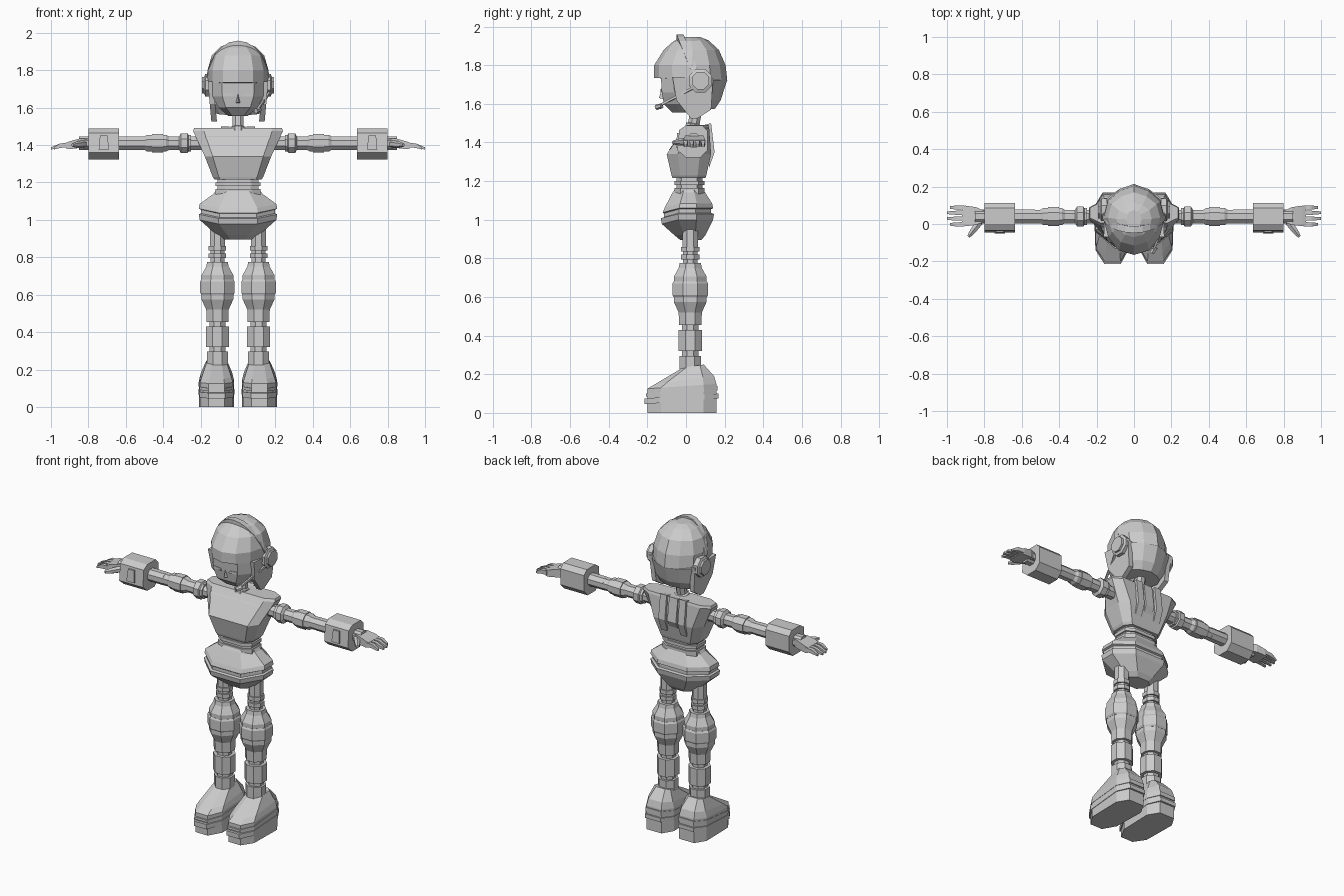
import bpy, bmesh, math
from mathutils import Vector

mat = bpy.data.materials.new("plain grey")
mat.diffuse_color = (0.6, 0.6, 0.6, 1)


def mesh(name, verts, faces):
    bm = bmesh.new()
    vs = [bm.verts.new(v) for v in verts]
    for f in faces:
        bm.faces.new([vs[i] for i in f])
    bmesh.ops.recalc_face_normals(bm, faces=bm.faces)
    me = bpy.data.meshes.new(name)
    bm.to_mesh(me)
    bm.free()
    me.materials.append(mat)
    ob = bpy.data.objects.new(name, me)
    bpy.context.collection.objects.link(ob)
    return ob


def loft(name, rings):
    """Skin equal-length rings and cap both ends."""
    n = len(rings[0])
    faces = [(k * n + i, k * n + (i + 1) % n, (k + 1) * n + (i + 1) % n, (k + 1) * n + i)
             for k in range(len(rings) - 1) for i in range(n)]
    faces += [tuple(range(n))[::-1], tuple(range((len(rings) - 1) * n, len(rings) * n))]
    return mesh(name, [p for r in rings for p in r], faces)


def mirror(ob):
    """Mirror a right-hand part across x = 0."""
    m = ob.modifiers.new("mirror", 'MIRROR')
    m.use_axis = (True, False, False)
    return ob


def octagon(hx, y0, y1, c=0.6, d=0.6, cx=0):
    """Octagon spanning x = cx +- hx and y0..y1; c, d are the flat fractions."""
    my, hy = (y0 + y1) / 2, (y1 - y0) / 2
    pts = [(c, -1), (1, -d), (1, d), (c, 1), (-c, 1), (-1, d), (-1, -d), (-c, -1)]
    return [(cx + u * hx, my + v * hy) for u, v in pts]


def stack(name, rows, c=0.6, d=0.6, cx=0):
    return loft(name, [[(x, y, z) for x, y in octagon(hx, y0, y1, c, d, cx)]
                       for z, hx, y0, y1 in rows])


def tube(name, a, b, profile, n=8):
    """Stepped faceted limb: profile holds (fraction or distance along a-b, radius)."""
    a, b = Vector(a), Vector(b)
    w = (b - a).normalized()
    u = (Vector((0, 0, 1)) if abs(w.z) < 0.9 else Vector((1, 0, 0))).cross(w).normalized()
    v = w.cross(u)
    rings = []
    for t, r in profile:
        rings.append([a + w * t + (u * math.cos(q) + v * math.sin(q)) * r / math.cos(math.pi / n)
                      for q in [(i + .5) * 2 * math.pi / n for i in range(n)]])
    return loft(name, rings)


def steps(spec):
    """Turn (start, end, radius) sections into a stepped profile."""
    return [p for s, e, r in spec for p in ((s, r), (e, r))]


def prism(name, outline, d):
    """Extrude a planar outline by vector d."""
    return loft(name, [[Vector(p) for p in outline], [Vector(p) + Vector(d) for p in outline]])


# Helmet: pointed back, rounded visor front
PLAN = [(0, -1), (.5, -.87), (.84, -.5), (1, .05), (.86, .55), (.48, .84)]
PLAN = PLAN + [(0, 1)] + [(-u, v) for u, v in PLAN[:0:-1]]


def head_ring(zf, zb, yf, yb, hw):
    return [(u * hw, (yf + yb) / 2 + v * (yb - yf) / 2, zf + (zb - zf) * (v + 1) / 2)
            for u, v in PLAN]


loft("helmet", [head_ring(*r) for r in [
    (1.56, 1.575, -.02, .15, .115), (1.62, 1.62, -.06, .18, .145),
    (1.73, 1.72, -.10, .212, .163), (1.735, 1.721, -.165, .214, .163),
    (1.80, 1.80, -.165, .205, .163), (1.88, 1.88, -.115, .17, .14),
    (1.92, 1.93, -.07, .115, .095), (1.945, 1.945, -.03, .075, .04)]])
# Face, nose and closed eyes
stack("face", [(1.555, .05, -.07, .04), (1.60, .105, -.115, .06), (1.66, .135, -.125, .06),
               (1.74, .14, -.13, .06)], c=.62, d=.3)
mesh("nose", [(-.013, -.117, 1.625), (.013, -.117, 1.625), (0, -.14, 1.63), (0, -.125, 1.68)],
     [(0, 1, 2), (0, 2, 3), (1, 3, 2), (0, 3, 1)])
mirror(prism("closed_eye", [(.025, -.127, 1.662), (.085, -.124, 1.662), (.08, -.124, 1.68),
                            (.03, -.127, 1.675)], (0, -.005, 0)))
# Cheek guards
guard = [(-.07, 1.74), (-.05, 1.62), (.025, 1.525), (.06, 1.525), (.13, 1.57), (.14, 1.73)]
mirror(loft("cheek_guard", [[(x + (z - 1.52) * k, y, z) for y, z in guard]
                            for x, k in ((.112, .1), (.142, .09))]))
# Headband over the crown
arc = [math.pi * i / 12 for i in range(13)]
loft("headband", [[(r * math.cos(a), .065 - .095 * math.sin(a) + o, 1.72 + (r + .066) * math.sin(a))
                   if a not in (arc[0], arc[-1]) else (r * math.cos(a), .065 + o, 1.72)
                   for r, o in ((.172, -.018), (.172, .018), (.145, .018), (.145, -.018))]
                  for a in arc])
# Earphones and microphone
mirror(tube("earphone", (.145, .075, 1.72), (1, .075, 1.72),
            [(0, .06), (.03, .06), (.036, .045), (.048, .045)]))
tube("mic_boom", (.175, .05, 1.69), (.105, -.14, 1.59), [(0, .006), (.22, .006)], 4)
tube("microphone", (.115, -.125, 1.59), (.095, -.155, 1.582), [(0, .012), (.036, .012)], 6)

# Neck
tube("neck", (0, .035, 1.47), (0, .06, 1.60), [(0, .04), (.025, .04), (.03, .03), (.13, .03)])
# Torso
stack("torso", [(1.215, .125, -.07, .10), (1.23, .135, -.075, .105), (1.34, .178, -.10, .13),
                (1.475, .24, -.005, .12), (1.49, .235, .005, .115)], c=.76, d=.5)


def chest_y(z):
    return -.10 + (z - 1.34) * .095 / .135


prism("chest_plate", [(x, chest_y(z) + .002, z) for x, z in
                      ((-.13, 1.365), (.13, 1.365), (.175, 1.45), (-.175, 1.45))], (0, -.008, -.004))
# Back panel and straps
prism("back_panel", [(-.03, .10, 1.49), (-.03, .125, 1.495), (-.03, .145, 1.35), (-.03, .125, 1.31)],
      (.06, 0, 0))
mirror(prism("back_strap", [(.045, .09, 1.49), (.045, .13, 1.50), (.045, .148, 1.35),
                            (.045, .12, 1.27)], (.045, 0, 0)))
# Waist
stack("waist", [(1.12, .12, -.06, .095), (1.165, .12, -.06, .095), (1.165, .11, -.05, .085),
                (1.18, .11, -.05, .085), (1.18, .12, -.06, .095), (1.20, .12, -.06, .095),
                (1.20, .11, -.05, .085), (1.22, .11, -.05, .085)])
# Hips with a belt groove that dips at the front
rows = [(.895, .08, -.03, .08), (.92, .115, -.06, .10), (1.0, .205, -.125, .14),
        (1.03, .21, -.13, .145), (1.035, .198, -.115, .13), (1.055, .198, -.115, .13),
        (1.06, .21, -.12, .14), (1.085, .205, -.11, .135), (1.14, .13, -.07, .10),
        (1.155, .12, -.06, .09)]
loft("hips", [[(x, y, z - (.022 if .99 < z < 1.09 and abs(x) < .15 and y < 0 else 0))
               for x, y in octagon(hx, y0, y1, .5, .35)] for z, hx, y0, y1 in rows])

# Legs: ankle, shin, knee guard, ribbed thigh
leg = [(.22, .056), (.295, .056), (.295, .043), (.32, .043), (.32, .061), (.43, .061),
       (.43, .042), (.455, .042), (.455, .058), (.52, .06), (.575, .085), (.705, .085),
       (.75, .06), (.775, .055), (.775, .037), (.795, .037), (.795, .047), (.82, .047),
       (.82, .037), (.835, .037), (.835, .047), (.86, .047), (.86, .04), (.95, .04)]
mirror(tube("leg", (.11, .022, 0), (.11, .022, 1), leg))
mirror(tube("knee_band", (.11, .022, .60), (.11, .022, 1), [(0, .086), (.01, .092), (.07, .092), (.08, .086)]))

# Shoes: sole outline rising to the ankle, with two slanted bands
FOOT = [(-.04, -.2), (.045, -.2), (.092, -.13), (.096, .09), (.055, .157), (-.05, .157),
        (-.09, .09), (-.085, -.12)]


def foot(s, z0, z1, cy=0.0, k=1.0):
    """Scaled foot outline, sloping from z0 at the toe to z1 at the heel."""
    return [(.112 + x * s, cy + y * k, z0 + (z1 - z0) * (y + .2) / .357) for x, y in FOOT]


mirror(loft("shoe", [foot(1, 0, 0), foot(1, .125, .15), foot(.9, .15, .19, .012, .85),
                     foot(.6, .235, .25, .045, .3)]))
mirror(loft("shoe_band_low", [foot(1.03, .045, .075, 0, 1.07), foot(1.03, .075, .10, 0, 1.07)]))
mirror(loft("shoe_band_high", [foot(1.02, .085, .115, 0, 1.04), foot(1.02, .10, .14, 0, 1.04)]))

# Arms: shoulder cup, joint ring, padded elbow, forearm
AY, AZ = .04, 1.41
arm = steps([(.15, .25, .036), (.25, .265, .045), (.27, .305, .053), (.315, .37, .036),
             (.385, .40, .045), (.40, .46, .05), (.46, .485, .045), (.50, .53, .036),
             (.53, .85, .037)])
mirror(tube("arm", (0, AY, AZ), (1, AY, AZ), arm))
# Cuffs with a front button
cuff = [(-.045, 1.36), (-.035, 1.465), (.0, 1.488), (.085, 1.488), (.112, 1.46), (.112, 1.36),
        (.075, 1.322), (.0, 1.322)]
mirror(prism("cuff", [(.635, y, z) for y, z in cuff], (.165, 0, 0)))
mirror(prism("cuff_button", [(.69, -.04, 1.375), (.745, -.04, 1.375), (.738, -.034, 1.45),
                             (.697, -.034, 1.45)], (0, -.012, 0)))
# Hands: palm, four fingers and thumb
palm = [(.80, .012, .07, 1.385, 1.435), (.845, -.005, .09, 1.385, 1.435),
        (.90, -.012, .098, 1.378, 1.42), (.92, -.01, .096, 1.382, 1.412)]
mirror(loft("palm", [[(x, a, b), (x, c, b), (x, c, d), (x, a, d)] for x, a, c, b, d in palm]))
for i, (y, tip) in enumerate([(-.002, .985), (.029, 1.0), (.06, 1.0), (.088, .985)]):
    mirror(loft(f"finger_{i + 1}", [[(x, y - w, z - h), (x, y + w, z - h), (x, y + w, z + h), (x, y - w, z + h)]
                                    for x, w, z, h in ((.905, .012, 1.4, .012), (.95, .011, 1.397, .012),
                                                       (tip, .007, 1.382, .006))]))
mirror(tube("thumb", (.825, .01, 1.405), (.885, -.068, 1.40),
            [(0, .018), (.05, .016), (.075, .013), (.098, .008)], 6))
